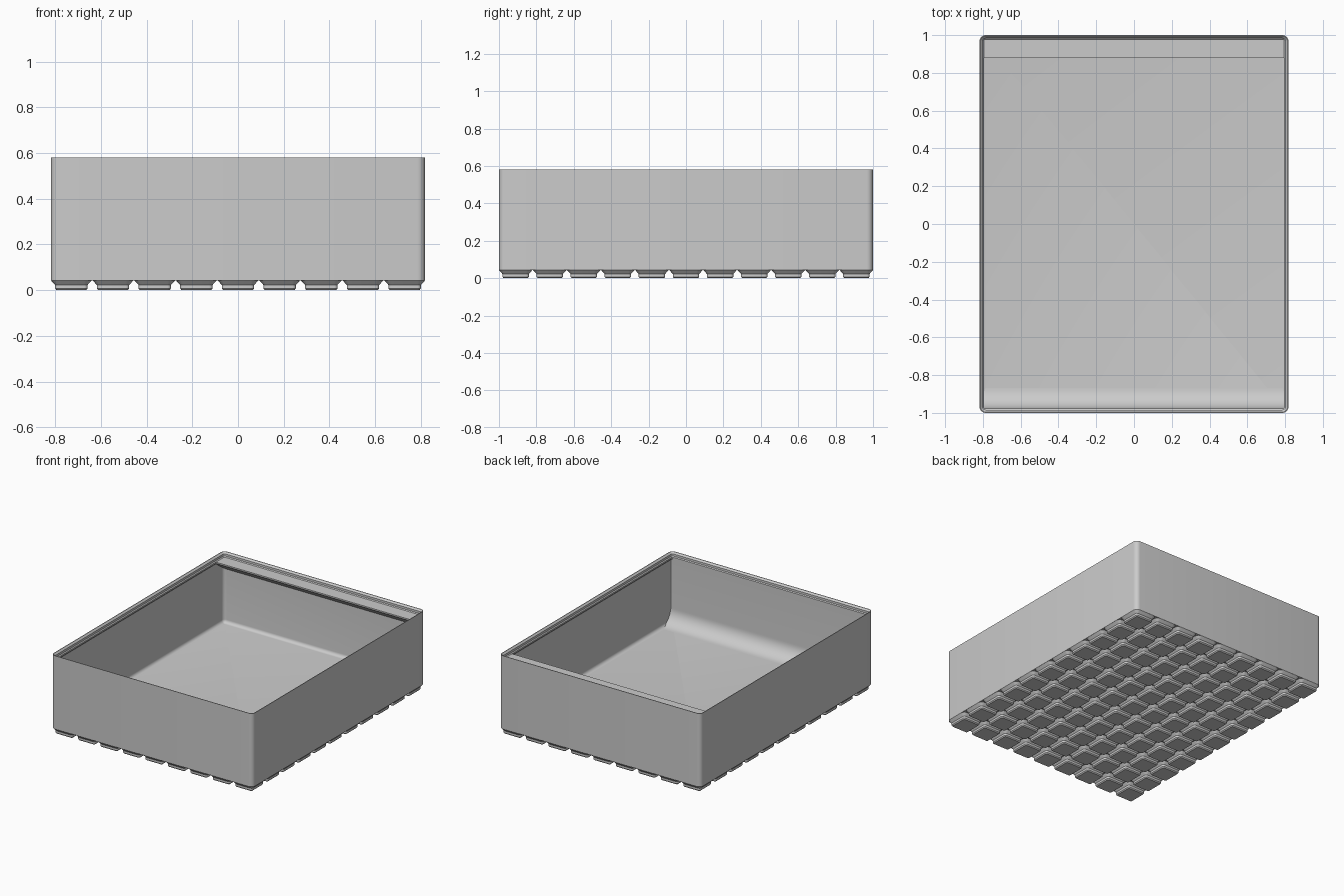
import bpy, bmesh, math

if "Cube" in bpy.data.objects:
    bpy.data.objects.remove(bpy.data.objects["Cube"])

HX, HY, TOP = 0.818, 1.0, 0.58      # outer half sizes and height
RADIUS, WALL, LIP = 0.0325, 0.0082, 0.0226
FOOT_TOP, FLOOR, SHELF = 0.0425, 0.0607, 0.5467
PITCH, FOOT_HALF = 0.1822, 0.0889

grey = bpy.data.materials.new("plain grey")
grey.use_nodes = True
grey.diffuse_color = (0.6, 0.6, 0.6, 1)
grey.node_tree.nodes["Principled BSDF"].inputs["Base Color"].default_value = (0.6, 0.6, 0.6, 1)


def rounded_ring(hx, hy, radius, z, cx=0, cy=0, steps=6):
    """Points of a rounded rectangle, counterclockwise."""
    points = []
    for quarter, (sx, sy) in enumerate([(1, 1), (-1, 1), (-1, -1), (1, -1)]):
        for i in range(steps + 1):
            a = (quarter + i / steps) * math.pi / 2
            points.append((cx + sx * (hx - radius) + radius * math.cos(a),
                           cy + sy * (hy - radius) + radius * math.sin(a), z))
    return points


def loft(bm, rings):
    """Skin a stack of matching rings and cap both ends."""
    rows = [[bm.verts.new(p) for p in ring] for ring in rings]
    n = len(rows[0])
    for low, high in zip(rows, rows[1:]):
        for i in range(n):
            j = (i + 1) % n
            bm.faces.new((low[i], low[j], high[j], high[i]))
    bm.faces.new(rows[0][::-1])
    bm.faces.new(rows[-1])


def finish(bm, name):
    bmesh.ops.recalc_face_normals(bm, faces=bm.faces)
    mesh = bpy.data.meshes.new(name)
    bm.to_mesh(mesh)
    bm.free()
    mesh.materials.append(grey)
    obj = bpy.data.objects.new(name, mesh)
    bpy.context.collection.objects.link(obj)
    bpy.ops.object.select_all(action='DESELECT')
    obj.select_set(True)
    bpy.context.view_layer.objects.active = obj
    bpy.ops.object.shade_smooth_by_angle(angle=math.radians(30))


# Bin shell: outer wall, stacking lip, inner wall and filleted floor
profile = [(0, FOOT_TOP), (0, TOP), (0.0046, TOP), (0.0165, 0.5683), (0.0165, 0.5527),
           (LIP, SHELF), (LIP, 0.5363), (WALL, 0.522)]
fillet = RADIUS - WALL
for i in range(7):
    a = i / 6 * math.pi / 2
    profile.append((WALL + fillet * (1 - math.cos(a)), FLOOR + fillet * (1 - math.sin(a))))
bm = bmesh.new()
loft(bm, [rounded_ring(HX - d, HY - d, max(RADIUS - d, 0.001), z) for d, z in profile])
finish(bm, "bin_shell")

# Grid of stepped feet
bm = bmesh.new()
for i in range(9):
    for j in range(11):
        loft(bm, [rounded_ring(FOOT_HALF - d, FOOT_HALF - d, RADIUS - d, z,
                               (i - 4) * PITCH, (j - 5) * PITCH, 4)
                  for d, z in [(0.0245, 0), (0.0182, 0.007), (0.0182, 0.0226), (0, FOOT_TOP)]])
finish(bm, "base_feet")


def slab(name, sections):
    """Loft upright rectangles (y, half width, bottom, top) along y."""
    bm = bmesh.new()
    loft(bm, [[(-w, y, lo), (w, y, lo), (w, y, hi), (-w, y, hi)] for y, w, lo, hi in sections])
    finish(bm, name)


# Label shelf along the back wall, sloped underneath
slab("label_shelf", [(y, w, 0.5363 - (y - 0.88) * 0.7265, SHELF)
                     for y, w in [(0.88, 0.811), (0.97, 0.811), (0.9945, 0.792)]])

# Front scoop: flush with the lip, curving down to the floor
SCOOP, FACE = 0.11, LIP - HY
sections = [(-0.9945, 0.792, 0.05, 0.54), (FACE, 0.811, 0.05, 0.54)]
for i in range(13):
    a = i / 12 * math.pi / 2
    sections.append((FACE + SCOOP * (1 - math.cos(a)), 0.811, 0.05,
                     FLOOR + SCOOP * (1 - math.sin(a))))
slab("front_scoop", sections)
